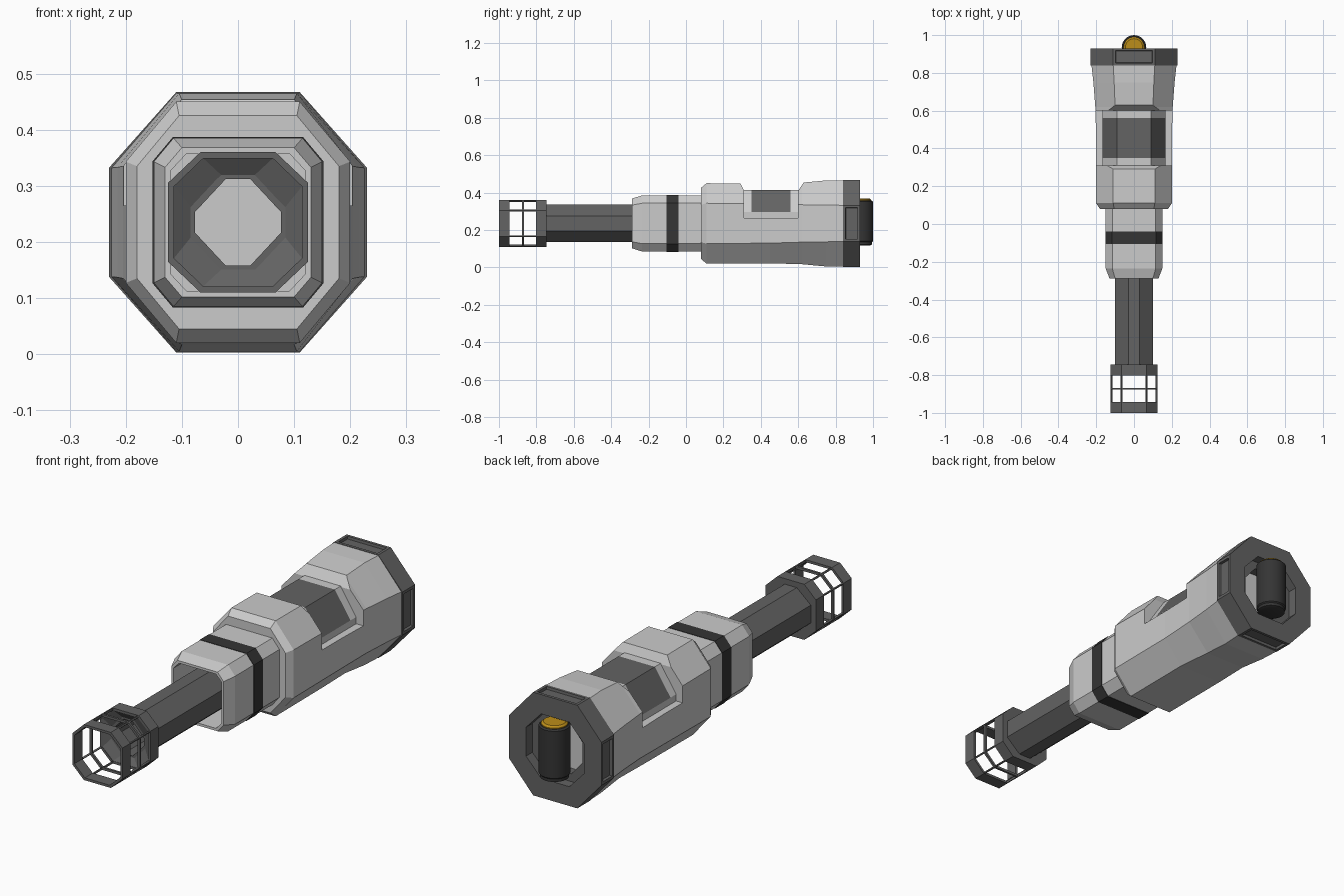
import bpy, bmesh, math

if "Cube" in bpy.data.objects:
    bpy.data.objects.remove(bpy.data.objects["Cube"])

MID_Z = 0.235  # height of the long axis


def material(name, r, g, b):
    m = bpy.data.materials.new(name)
    m.use_nodes = True
    m.diffuse_color = (r, g, b, 1)
    m.node_tree.nodes["Principled BSDF"].inputs["Base Color"].default_value = (r, g, b, 1)
    return m


light = material("light grey", 0.6, 0.6, 0.6)
dark = material("dark grey", 0.125, 0.125, 0.125)
black = material("black", 0.035, 0.035, 0.035)
gold = material("gold", 0.5, 0.27, 0.01)


def finish(bm, name, *mats):
    bmesh.ops.recalc_face_normals(bm, faces=bm.faces)
    mesh = bpy.data.meshes.new(name)
    bm.to_mesh(mesh)
    bm.free()
    for m in mats:
        mesh.materials.append(m)
    ob = bpy.data.objects.new(name, mesh)
    bpy.context.collection.objects.link(ob)
    return ob


def loft(rows, ends="cap"):
    """Skin octagons (y, half width, half height, half top flat, half side flat)."""
    bm = bmesh.new()
    rings = []
    for y, w, h, f, g in rows:
        quarter = [(f, h), (w, g), (w, -g), (f, -h)]
        outline = quarter + [(-x, z) for x, z in reversed(quarter)]
        rings.append([bm.verts.new((x, y, MID_Z + z)) for x, z in outline])
    pairs = list(zip(rings, rings[1:]))
    if ends == "loop":
        pairs.append((rings[-1], rings[0]))
    for a, b in pairs:
        for i in range(8):
            j = (i + 1) % 8
            bm.faces.new((a[i], a[j], b[j], b[i]))
    if ends == "cap":
        bm.faces.new(rings[0])
        bm.faces.new(rings[-1])
    bmesh.ops.recalc_face_normals(bm, faces=bm.faces)
    return bm


def modify(ob, kind, **settings):
    mod = ob.modifiers.new(kind.title(), kind)
    for key, value in settings.items():
        setattr(mod, key, value)
    bpy.ops.object.select_all(action="DESELECT")
    bpy.context.view_layer.objects.active = ob
    ob.select_set(True)
    bpy.ops.object.modifier_apply(modifier=mod.name)


# Main housing, flaring towards the back
housing = finish(loft([
    (0.08, 0.18, 0.19, 0.105, 0.1),
    (0.11, 0.2, 0.215, 0.11, 0.108),
    (0.45, 0.2, 0.213, 0.11, 0.105),
    (0.62, 0.205, 0.218, 0.1, 0.1),
    (0.75, 0.215, 0.23, 0.105, 0.098),
    (0.84, 0.225, 0.23, 0.11, 0.097)]), "housing", light)

# Saddle cut across the top of the housing
bm = bmesh.new()
saddle = [(0.285, 0.46), (0.31, 0.41), (0.31, 0.265), (0.6, 0.265),
          (0.6, 0.41), (0.63, 0.455), (0.63, 0.6), (0.285, 0.6)]
face = bm.faces.new([bm.verts.new((-0.4, y, z)) for y, z in saddle])
side = bmesh.ops.extrude_face_region(bm, geom=[face])["geom"]
bmesh.ops.translate(bm, vec=(0.8, 0, 0),
                    verts=[v for v in side if isinstance(v, bmesh.types.BMVert)])
cutter = finish(bm, "saddle_cutter", light)
cutter.hide_render = True
modify(housing, "BOOLEAN", object=cutter, operation="DIFFERENCE", solver="EXACT")
bpy.data.objects.remove(cutter)

# Inner core seen in the saddle, with a dark upper cover
core = (0.168, 0.178, 0.09, 0.06)
bm = loft([(y, *core) for y in (0.29, 0.35, 0.56, 0.62)])
for f in bm.faces:
    c = f.calc_center_median()
    if 0.4 < c.y < 0.5 and c.z > 0.3:
        f.material_index = 1
finish(bm, "inner_core", light, dark)

# Forward sleeve with an open mouth
sleeve = (0.15, 0.15, 0.115, 0.108)
finish(loft([
    (0.1, *sleeve),
    (-0.235, *sleeve),
    (-0.288, 0.13, 0.133, 0.1, 0.098),
    (-0.288, 0.12, 0.122, 0.092, 0.092),
    (-0.12, 0.12, 0.122, 0.092, 0.092)]), "forward_sleeve", light)
finish(loft([(-0.105, 0.152, 0.152, 0.116, 0.109),
             (-0.04, 0.152, 0.152, 0.116, 0.109)]), "sleeve_band", black)

# Hollow barrel
bore = (0.077, 0.077, 0.022, 0.018)
finish(loft([
    (0, 0.1, 0.1, 0.03, 0.04),
    (-0.78, 0.1, 0.1, 0.03, 0.04),
    (-0.78, *bore),
    (-0.4, *bore)]), "barrel", dark)
finish(loft([(-0.42, *bore), (-0.4, *bore)]), "bore_plug", light)

# Muzzle: front ring, open lattice and back ring
rim = (0.125, 0.125, 0.067, 0.07)
lip = (0.114, 0.114, 0.062, 0.064)
finish(loft([(-1, *rim), (-0.945, *rim), (-0.945, *lip), (-1, *lip)], "loop"),
       "muzzle_front_ring", dark)
finish(loft([(-0.745, *rim), (-0.8, *rim), (-0.8, *lip), (-0.775, *bore),
             (-0.745, *bore)], "loop"), "muzzle_back_ring", dark)
bm = loft([(y, *rim) for y in (-0.948, -0.872, -0.797)], "open")
panes = list(bm.faces)
bmesh.ops.inset_individual(bm, faces=panes, thickness=0.007)
bmesh.ops.delete(bm, geom=panes, context="FACES")
lattice = finish(bm, "muzzle_lattice", dark)
modify(lattice, "SOLIDIFY", thickness=0.011, offset=-1)

# Rear collar with a slot on each straight side
rear = (0.23, 0.232, 0.11, 0.097)
hole = (0.145, 0.145, 0.07, 0.065)
bm = loft([(0.84, *rear), (0.93, *rear), (0.93, *hole), (0.84, *hole)], "loop")
slots = []
for f in bm.faces:
    c = f.calc_center_median()
    if max(abs(c.x), abs(c.z - MID_Z)) > 0.2 and min(abs(c.x), abs(c.z - MID_Z)) < 0.01 \
            and abs(f.normal.y) < 0.1:
        slots.append(f)
bmesh.ops.inset_individual(bm, faces=slots, thickness=0.018)
bmesh.ops.inset_individual(bm, faces=slots, thickness=0.002, depth=-0.012)
finish(bm, "rear_collar", dark)
finish(loft([(0.835, *hole), (0.885, *hole), (0.885, 0.105, 0.11, 0.05, 0.045),
             (0.835, 0.105, 0.11, 0.05, 0.045)], "loop"), "collar_inner_step", dark)


def turned(name, profile, mat, sides=24):
    """Upright turned part from (radius, z) pairs."""
    bm = bmesh.new()
    rings = []
    for r, z in profile:
        rings.append([bm.verts.new((r * math.cos(math.tau * i / sides),
                                    0.935 + r * math.sin(math.tau * i / sides), z))
                      for i in range(sides)])
    for a, b in zip(rings, rings[1:]):
        for i in range(sides):
            j = (i + 1) % sides
            bm.faces.new((a[i], a[j], b[j], b[i]))
    bm.faces.new(rings[0])
    bm.faces.new(rings[-1])
    ob = finish(bm, name, mat)
    bpy.ops.object.select_all(action="DESELECT")
    bpy.context.view_layer.objects.active = ob
    ob.select_set(True)
    bpy.ops.object.shade_smooth_by_angle(angle=math.radians(30))


# Upright power cell in the rear opening
turned("power_cell", [(0.05, 0.118), (0.06, 0.122), (0.06, 0.135), (0.065, 0.14),
                      (0.065, 0.352), (0.058, 0.358)], black)
turned("cell_cap", [(0.055, 0.35), (0.055, 0.362), (0.046, 0.369)], gold)
